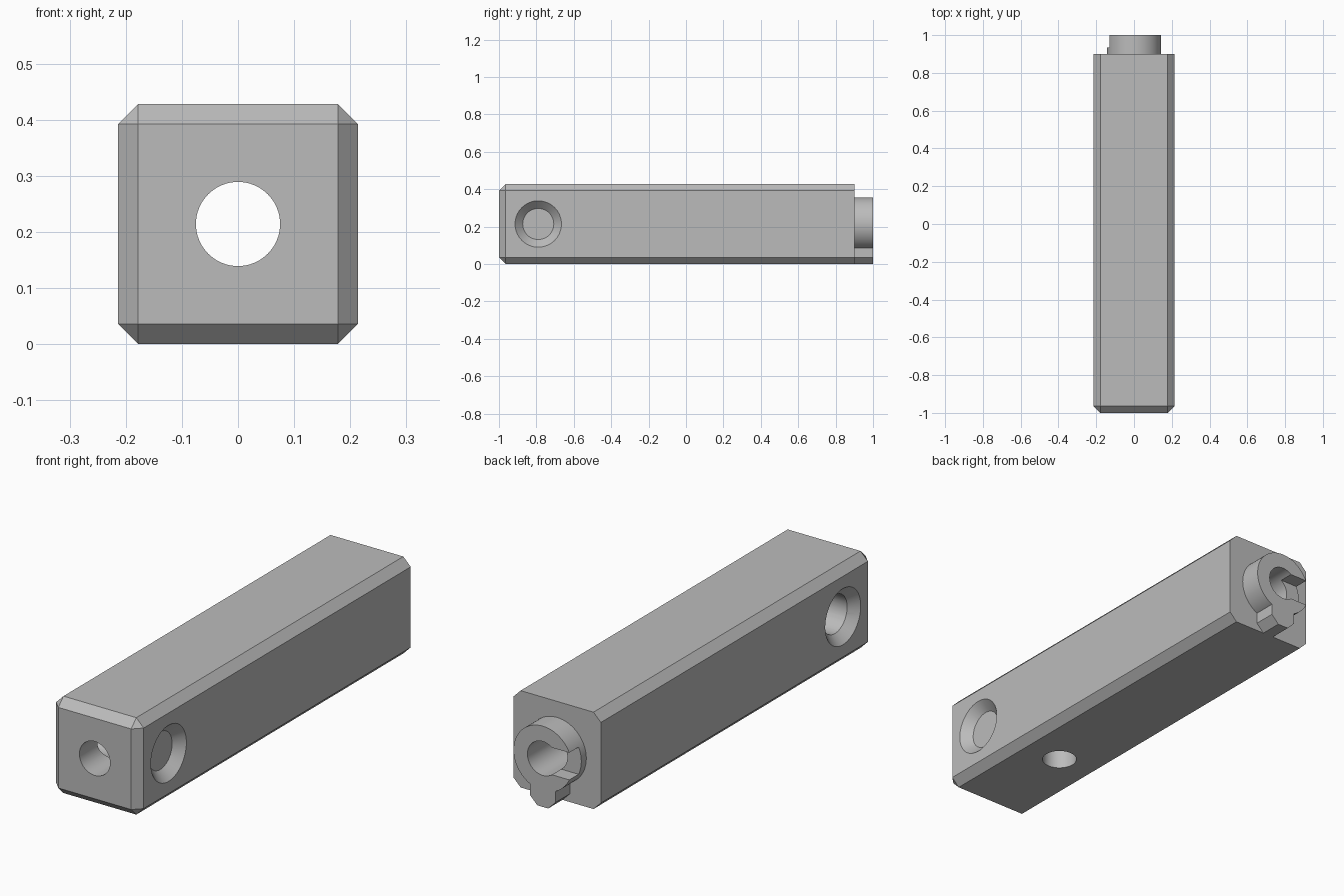
import bpy, bmesh
from math import pi, radians

old = bpy.data.objects.get("Cube")
if old:
    bpy.data.objects.remove(old, do_unlink=True)

HALF, MID = 0.214, 0.214      # half width of the bar and height of its axis
BACK, CHAMFER = 0.90, 0.036
BORE = 0.075

grey = bpy.data.materials.new("plain grey")
grey.use_nodes = True
grey.diffuse_color = (0.5, 0.5, 0.5, 1)
grey.node_tree.nodes["Principled BSDF"].inputs["Base Color"].default_value = (0.5, 0.5, 0.5, 1)


def box(name, low, high, chamfer_rule=None):
    """Box between two corners; edges chosen by the rule get a flat chamfer."""
    bm = bmesh.new()
    bmesh.ops.create_cube(bm, size=1)
    for v in bm.verts:
        v.co = [a + (c + 0.5) * (b - a) for a, b, c in zip(low, high, v.co)]
    if chamfer_rule:
        edges = [e for e in bm.edges if chamfer_rule(*e.verts)]
        bmesh.ops.bevel(bm, geom=edges, offset=CHAMFER, segments=1,
                        affect='EDGES', profile=0.5)
    mesh = bpy.data.meshes.new(name)
    bm.to_mesh(mesh)
    bm.free()
    mesh.materials.append(grey)
    obj = bpy.data.objects.new(name, mesh)
    bpy.context.collection.objects.link(obj)
    return obj


def rod(name, axis, centre, r1, r2, length):
    """Cylinder or cone along an axis; r2 is the radius at the positive end."""
    turn = {'x': (0, pi / 2, 0), 'y': (-pi / 2, 0, 0), 'z': (0, 0, 0)}[axis]
    bpy.ops.mesh.primitive_cone_add(vertices=64, radius1=r1, radius2=r2,
                                    depth=length, location=centre, rotation=turn)
    obj = bpy.context.object
    obj.name = name
    obj.data.materials.append(grey)
    return obj


def combine(target, tool, operation):
    """Apply a boolean and discard the tool."""
    tool.hide_render = True
    mod = target.modifiers.new(tool.name, 'BOOLEAN')
    mod.operation, mod.solver, mod.object = operation, 'EXACT', tool
    bpy.context.view_layer.objects.active = target
    bpy.ops.object.modifier_apply(modifier=mod.name)
    bpy.data.objects.remove(tool, do_unlink=True)


# Square bar, chamfered on its long edges and around the front end
bar = box("square_bar", (-HALF, -1, 0), (HALF, BACK, 2 * HALF),
          lambda a, b: min(a.co.y, b.co.y) < 0)

# Round collar on the back end, with a chamfered key below it
collar = rod("collar", 'y', (0, BACK + 0.05, MID), 0.143, 0.143, 0.1)
key = box("key", (-0.0625, BACK, 0), (0.0625, 1, 0.12),
          lambda a, b: a.co.z < 0.01 and b.co.z < 0.01 and abs(a.co.x - b.co.x) < 0.01)
combine(collar, key, 'UNION')
combine(bar, collar, 'UNION')

# Lengthwise bore and the side slot in the collar
combine(bar, rod("bore", 'y', (0, 0, MID), BORE, BORE, 2.2), 'DIFFERENCE')
combine(bar, box("slot", (-0.3, 0.935, MID - 0.06), (0, 1.1, MID + 0.06)), 'DIFFERENCE')

# Cross hole, countersunk on both sides
combine(bar, rod("cross_hole", 'x', (0, -0.79, MID), 0.085, 0.085, 0.6), 'DIFFERENCE')
for side in (-1, 1):
    radii = (0.083, 0.125) if side > 0 else (0.125, 0.083)
    sink = rod("countersink", 'x', (side * (HALF - 0.02), -0.79, MID), *radii, 0.042)
    combine(bar, sink, 'DIFFERENCE')

# Hole from the underside into the bore
combine(bar, rod("bottom_hole", 'z', (0, -0.5, MID / 2 - 0.05), 0.073, 0.073, MID + 0.1),
        'DIFFERENCE')

# Round surfaces smooth, chamfers and rims crisp
bpy.ops.object.select_all(action='DESELECT')
bar.select_set(True)
bpy.context.view_layer.objects.active = bar
bpy.ops.object.shade_smooth_by_angle(angle=radians(25))
